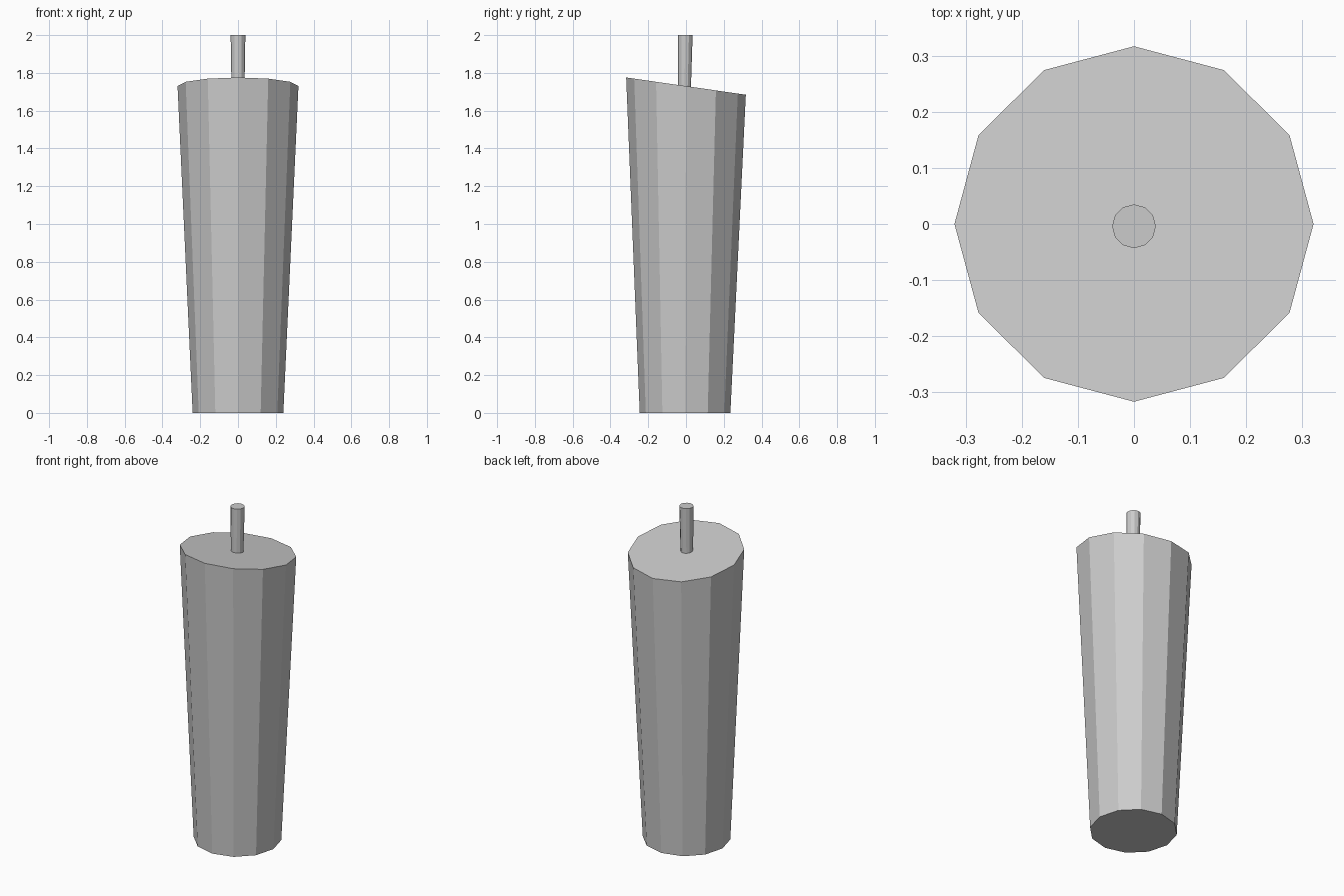
import bpy, bmesh
from math import radians, sin, cos, pi

if "Cube" in bpy.data.objects:
    bpy.data.objects.remove(bpy.data.objects["Cube"])

SIDES = 12


def tapered_post(name, rings):
    """Loft flat-shaded rings given as (radius, centre y, centre z, tilt about x)."""
    bm = bmesh.new()
    loops = []
    for r, cy, cz, tilt in rings:
        t = radians(tilt)
        loop = []
        for i in range(SIDES):
            a = 2 * pi * i / SIDES
            v = r * sin(a)
            loop.append(bm.verts.new((r * cos(a), cy + v * cos(t), cz + v * sin(t))))
        loops.append(loop)
    for low, high in zip(loops, loops[1:]):
        for i in range(SIDES):
            j = (i + 1) % SIDES
            bm.faces.new((low[i], low[j], high[j], high[i]))
    bm.faces.new(loops[0][::-1])
    bm.faces.new(loops[-1])
    bmesh.ops.recalc_face_normals(bm, faces=bm.faces)
    mesh = bpy.data.meshes.new(name)
    bm.to_mesh(mesh)
    bm.free()
    obj = bpy.data.objects.new(name, mesh)
    bpy.context.collection.objects.link(obj)
    return obj


# Tapered body with a slanted top
tapered_post("body", [(0.24, -0.005, 0.0, 0), (0.32, 0.0, 1.73, -8.2)])

# Thin pin rising from the slanted top, slightly wider at its tip
tapered_post("pin", [(0.0345, -0.008, 1.729, -8.2), (0.039, -0.004, 2.0, 0)])
